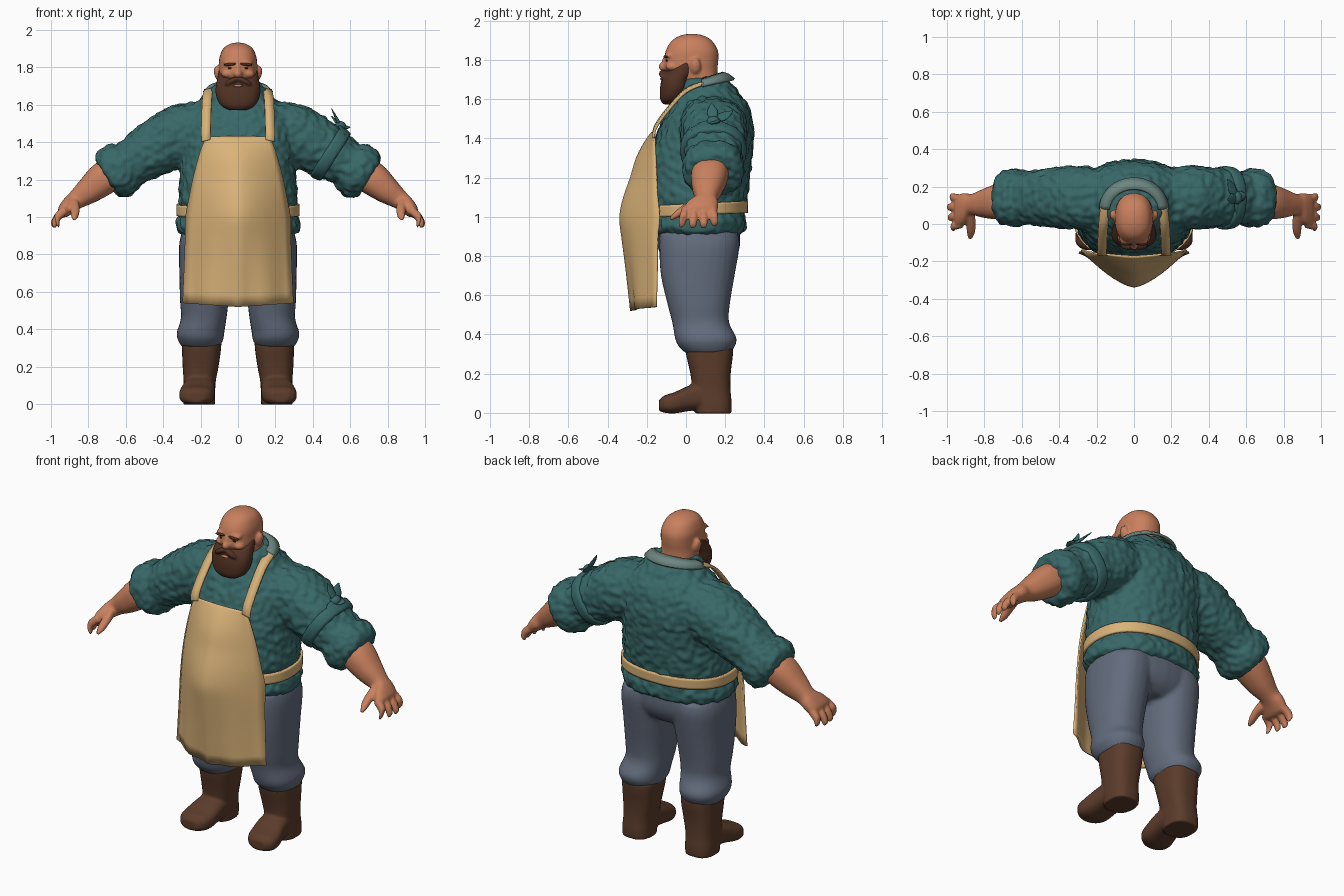
import bpy, bmesh, math
from mathutils import Vector, Matrix, noise

X, Y, Z = Vector((1, 0, 0)), Vector((0, 1, 0)), Vector((0, 0, 1))


def material(name, rgb):
    m = bpy.data.materials.new(name)
    m.diffuse_color = (*rgb, 1)
    return m


SKIN = material("skin", (0.58, 0.215, 0.11))
KNIT = material("teal_knit", (0.04, 0.138, 0.138))
CANVAS = material("tan_canvas", (0.70, 0.45, 0.19))
DENIM = material("grey_blue_cloth", (0.125, 0.15, 0.205))
LEATHER = material("brown_leather", (0.105, 0.045, 0.024))
HAIR = material("dark_brown_hair", (0.085, 0.032, 0.017))
COLLAR = material("grey_green_band", (0.15, 0.24, 0.22))
DARK = material("dark_eye", (0.02, 0.012, 0.01))


def spline(rows, steps=4):
    """Catmull-Rom refinement of section rows."""
    rows = [Vector(r) for r in rows]
    out = []
    for i in range(len(rows) - 1):
        a, b, c, d = rows[max(i - 1, 0)], rows[i], rows[i + 1], rows[min(i + 2, len(rows) - 1)]
        for k in range(steps):
            t = k / steps
            out.append(b + (c - a) * (0.5 * t) + (a * 2 - b * 5 + c * 4 - d) * (0.5 * t * t)
                       + (b * 3 - a - c * 3 + d) * (0.5 * t ** 3))
    return out + [rows[-1]]


def loft(bm, rows, u=X, v=Y, n=2.3, s=1, seg=28, caps=True):
    """Rows (x, y, z, half-size along u, half-size along v); s=-1 mirrors in x."""
    rings = []
    for x, y, z, a, b in spline(rows):
        ring = []
        for i in range(seg):
            t = 2 * math.pi * i / seg
            c, d = math.cos(t), math.sin(t)
            p = (Vector((x, y, z)) + u * math.copysign(max(a, .002) * abs(c) ** (2 / n), c)
                 + v * math.copysign(max(b, .002) * abs(d) ** (2 / n), d))
            ring.append(bm.verts.new((p.x * s, p.y, p.z)))
        rings.append(ring)
    for r, q in zip(rings, rings[1:]):
        for i in range(seg):
            j = (i + 1) % seg
            bm.faces.new((r[i], r[j], q[j], q[i]))
    if caps:
        bm.faces.new(rings[0])
        bm.faces.new(rings[-1])


def ball(bm, loc, size, roll=0.0):
    m = Matrix.Translation(loc) @ Matrix.Rotation(roll, 4, 'Y') @ Matrix.Diagonal((*size, 1))
    bmesh.ops.create_uvsphere(bm, u_segments=16, v_segments=10, radius=1, matrix=m)


def finish(name, bm, mat, voxel=0, smooth=4, bump=0, thick=0):
    """Make the object; optionally fuse the parts, roughen or thicken it."""
    bmesh.ops.recalc_face_normals(bm, faces=bm.faces)
    me = bpy.data.meshes.new(name)
    bm.to_mesh(me)
    bm.free()
    ob = bpy.data.objects.new(name, me)
    bpy.context.collection.objects.link(ob)
    if voxel:
        r = ob.modifiers.new("fuse", 'REMESH')
        r.mode, r.voxel_size = 'VOXEL', voxel
        f = ob.modifiers.new("soften", 'SMOOTH')
        f.iterations, f.factor = smooth, 0.5
        dg = bpy.context.evaluated_depsgraph_get()
        new = bpy.data.meshes.new_from_object(ob.evaluated_get(dg))
        ob.modifiers.clear()
        ob.data = new
        if bump:
            moves = [v.normal * bump * noise.noise(v.co * 30) for v in new.vertices]
            for v, d in zip(new.vertices, moves):
                v.co += d
    if thick:
        t = ob.modifiers.new("thickness", 'SOLIDIFY')
        t.thickness, t.offset = thick, 0
    ob.data.materials.clear()
    ob.data.materials.append(mat)
    for p in ob.data.polygons:
        p.use_smooth = True
    return ob


def sheet(name, grid, mat, thick):
    """Cloth sheet from rows of points."""
    bm = bmesh.new()
    vs = [[bm.verts.new(p) for p in row] for row in grid]
    for r, q in zip(vs, vs[1:]):
        for i in range(len(r) - 1):
            bm.faces.new((r[i], r[i + 1], q[i + 1], q[i]))
    return finish(name, bm, mat, thick=thick)


# Sweater: barrel torso with both sleeves and rolled cuffs
SLOPE = Vector((.54, 0, .84))
bm = bmesh.new()
loft(bm, [(0, .06, .905, .29, .20), (0, .06, .925, .325, .235), (0, .06, .975, .33, .245),
          (0, .06, 1.03, .31, .235), (0, .06, 1.1, .315, .25), (0, .065, 1.2, .31, .26),
          (0, .075, 1.3, .305, .26), (0, .095, 1.4, .305, .25), (0, .11, 1.5, .30, .225),
          (0, .12, 1.58, .25, .19), (0, .11, 1.64, .19, .15), (0, .10, 1.70, .135, .115),
          (0, .10, 1.71, .09, .08)], seg=48)
for s in (1, -1):
    loft(bm, [(.10, .12, 1.50, .15, .14), (.28, .14, 1.45, .17, .165), (.47, .14, 1.35, .155, .145),
              (.58, .14, 1.285, .14, .125), (.61, .14, 1.27, .152, .143), (.66, .14, 1.235, .155, .148),
              (.695, .14, 1.215, .14, .125), (.705, .14, 1.205, .1, .09)], Y, SLOPE, s=s)
finish("sweater", bm, KNIT, .012, 5, .012)

# Knotted scarf on one arm
bm = bmesh.new()
loft(bm, [(.465, .14, 1.355, .14, .13), (.47, .14, 1.352, .165, .154), (.49, .14, 1.34, .17, .158),
          (.52, .14, 1.322, .162, .15), (.525, .14, 1.319, .14, .13)], Y, SLOPE)
ball(bm, (.548, .14, 1.485), (.03, .035, .028))
for tip in ((.50, .13, 1.58), (.60, .16, 1.48), (.57, .03, 1.44), (.57, .25, 1.43), (.50, .24, 1.54)):
    base, tip = Vector((.548, .14, 1.485)), Vector(tip)
    d = (tip - base).normalized()
    u = d.cross(SLOPE + X * .3).normalized()
    rows = [(*base.lerp(tip, t), w, .011 * (1 - t) + .002) for t, w in
            ((0, .012), (.3, .025), (.6, .027), (1, .002))]
    loft(bm, rows, u, d.cross(u), seg=10)
finish("arm_scarf", bm, KNIT)

# Forearms, palms and fingers
ARM = Vector((.62, 0, .78))
for s, side in ((1, "left"), (-1, "right")):
    bm = bmesh.new()
    loft(bm, [(.62, .13, 1.27, .09, .09), (.72, .12, 1.205, .095, .09), (.80, .11, 1.14, .077, .072),
              (.865, .103, 1.092, .057, .052), (.90, .085, 1.065, .08, .045),
              (.935, .07, 1.03, .088, .036), (.95, .07, 1.015, .07, .02)], Y, ARM, s=s)
    for y0, y1, x1, z1 in ((.138, .145, .975, .955), (.09, .09, .99, .945),
                           (.043, .035, .985, .945), (-.002, -.022, .965, .95)):
        loft(bm, [(.92, y0, 1.04, .02, .022), (.965, (y0 + y1) / 2, 1.0, .022, .022),
                  (x1, y1, z1 + .012, .018, .018), (x1, y1, z1, .008, .008)], Y, ARM, s=s, seg=12)
    loft(bm, [(.88, .05, 1.07, .03, .035), (.872, 0, 1.045, .026, .026),
              (.872, -.045, 1.015, .022, .022), (.876, -.08, .99, .01, .01)], X, Z, s=s, seg=12)
    finish(side + "_forearm_and_hand", bm, SKIN, .007, 2)

# Trousers: hips with two legs and gathered cuffs
bm = bmesh.new()
loft(bm, [(0, .065, .95, .29, .21), (0, .065, .85, .30, .21), (0, .065, .78, .27, .18),
          (0, .065, .74, .2, .13)])
for s in (1, -1):
    loft(bm, [(.15, .065, .92, .15, .20), (.165, .068, .85, .15, .205), (.172, .06, .7, .142, .188),
              (.18, .065, .55, .13, .158), (.183, .075, .46, .122, .145), (.20, .10, .385, .127, .157),
              (.20, .105, .345, .122, .147), (.20, .112, .305, .1, .115)], s=s)
finish("trousers", bm, DENIM, .012, 4)

# Boots: shaft and foot with a raised heel
for s, side in ((1, "left"), (-1, "right")):
    bm = bmesh.new()
    loft(bm, [(.195, .12, .34, .105, .12), (.195, .12, .3, .105, .12), (.20, .125, .2, .096, .103),
              (.205, .13, .12, .086, .097), (.208, .14, .05, .086, .093), (.208, .14, -.003, .085, .092)],
         n=2.6, s=s)
    loft(bm, [(.205, .18, .055, .07, .045), (.205, .1, .083, .08, .068), (.21, .02, .075, .087, .065),
              (.22, -.06, .051, .094, .054), (.225, -.11, .045, .082, .044),
              (.225, -.138, .038, .045, .028)], X, Z, n=2.8, s=s)
    finish(side + "_boot", bm, LEATHER, .009, 2)

# Head with brow, nose and ears
bm = bmesh.new()
loft(bm, [(0, .065, 1.60, .10, .095), (0, .06, 1.69, .10, .102), (0, .028, 1.75, .102, .132),
          (0, .028, 1.80, .102, .137), (0, .03, 1.85, .1, .132), (0, .03, 1.90, .08, .1),
          (0, .03, 1.925, .045, .055), (0, .03, 1.933, .01, .01)])
ball(bm, (0, -.112, 1.765), (.022, .028, .024))
ball(bm, (0, -.103, 1.79), (.015, .02, .035))
for s in (1, -1):
    ball(bm, (s * .04, -.085, 1.825), (.042, .025, .014), s * .1)
    ball(bm, (s * .055, -.07, 1.765), (.035, .035, .022))
    ball(bm, (s * .108, .048, 1.768), (.02, .028, .042), s * .2)
finish("head", bm, SKIN, .008, 2)

# Beard with sideburns and moustache
bm = bmesh.new()
loft(bm, [(0, -.085, 1.573, .05, .032), (0, -.075, 1.60, .095, .057), (0, -.06, 1.65, .118, .073),
          (0, -.05, 1.70, .119, .074), (0, -.022, 1.74, .111, .075), (0, .0, 1.775, .106, .045),
          (0, .005, 1.79, .10, .03)])
for s in (1, -1):
    ball(bm, (s * .032, -.118, 1.728), (.045, .02, .015), s * .45)
finish("beard", bm, HAIR, .008, 1)

# Eyebrows, eyes and lip
for name, mat, z, x, y, size in (("eyebrows", HAIR, 1.817, .042, -.103, (.034, .012, .008)),
                                 ("eyes", DARK, 1.796, .04, -.096, (.015, .008, .006))):
    bm = bmesh.new()
    for s in (1, -1):
        ball(bm, (s * x, y, z), size, s * .08)
    finish(name, bm, mat)
bm = bmesh.new()
ball(bm, (0, -.123, 1.702), (.026, .009, .007))
finish("lip", bm, SKIN)

# Apron panel: bib over the belly, hanging to the knees
rows = spline([(1.43, .165, -.172, -.16), (1.38, .19, -.208, -.16), (1.3, .215, -.25, -.155),
               (1.2, .24, -.28, -.15), (1.1, .26, -.315, -.145), (1.0, .278, -.335, -.135),
               (.9, .28, -.325, -.145), (.75, .285, -.305, -.15), (.53, .295, -.28, -.158)], 3)
N = 16
grid = []
for z, w, yc, ye in rows:
    drop = max(0, (1 - z) / .47)
    grid.append([(w * u, yc + (ye - yc) * abs(u) ** 1.5 + .012 * drop * math.sin(9 * abs(u)),
                  z + .02 * drop * (abs(u) - .5)) for u in (2 * i / N - 1 for i in range(N + 1))])
sheet("apron", grid, CANVAS, .01)

# Shoulder straps
for s, side in ((1, "left"), (-1, "right")):
    path = spline([(.172, -.165, 1.41), (.172, -.155, 1.46), (.17, -.095, 1.545),
                   (.165, -.005, 1.642), (.155, .09, 1.685)])
    sheet(side + "_apron_strap", [[(s * (p.x - .026), p.y, p.z + .004), (s * (p.x + .024), p.y, p.z - .008)]
                                  for p in path], CANVAS, .014)

# Band behind the neck
arc = [math.pi * i / 20 for i in range(21)]
sheet("neck_band", [[(r * math.cos(t), .08 + k * math.sin(t), z + .035 * math.sin(t)) for r, k, z in
                     ((.128, .105, 1.698), (.16, .135, 1.688), (.182, .165, 1.665))]
                    for t in arc], COLLAR, .014)

# Waist tie
bm = bmesh.new()
loft(bm, [(0, .06, 1.005, .323, .248), (0, .06, 1.065, .323, .25)], seg=48, caps=False)
for v in bm.verts:
    v.co.z += .05 * v.co.y
finish("waist_tie", bm, CANVAS, thick=.014)
